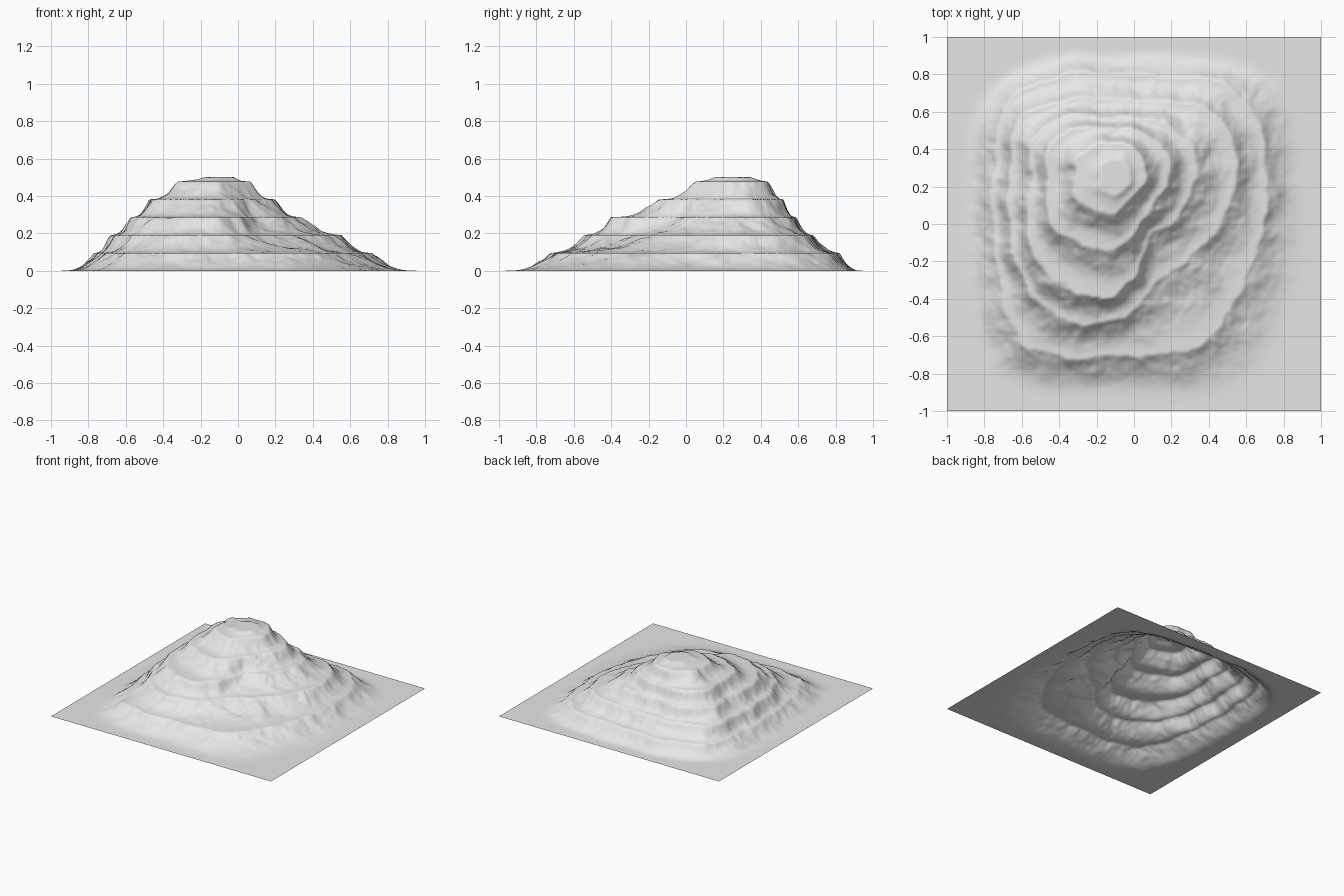
import bpy, bmesh, math
from mathutils import Vector, noise

if "Cube" in bpy.data.objects:
    bpy.data.objects.remove(bpy.data.objects["Cube"])

STEP = 0.0955          # height of one terrace
TOP = 0.50             # the summit is cut flat here
CX, CY = -0.10, 0.25   # summit position
# Radius of each terrace lip around the summit, every 30 degrees from +x
LIPS = [
    [1.02, 1.03, .78, .68, .76, .86, .83, .95, 1.25, 1.18, 1.33, 1.18],  # foot
    [.80, .82, .62, .56, .62, .70, .65, .74, 1.00, .96, 1.00, .86],
    [.65, .64, .48, .42, .48, .59, .565, .64, .80, .76, .58, .60],
    [.42, .43, .36, .32, .38, .48, .46, .55, .64, .61, .38, .40],
    [.28, .30, .28, .25, .30, .38, .37, .42, .40, .36, .29, .27],
    [.17, .18, .19, .17, .20, .23, .21, .24, .20, .17, .16, .16],
]


def lip_radius(lip, angle):
    """Smooth closed curve through the radii of one lip."""
    u = (angle / math.tau % 1.0) * 12
    i = int(u) % 12
    t = u - int(u)
    a, b, c, d = (lip[(i + j) % 12] for j in (-1, 0, 1, 2))
    return b + 0.5 * t * (c - a + t * (2*a - 5*b + 4*c - d + t * (3*(b - c) + d - a)))


def rough(x, y, scale, seed):
    return noise.fractal(Vector((x * scale, y * scale, seed)), 0.9, 2.0, 4)


def level(x, y):
    """Terrace number as a continuous value: 0 at the foot, 6 at the centre."""
    dx, dy = x - CX, y - CY
    r, angle = math.hypot(dx, dy), math.atan2(dy, dx)
    radii = [lip_radius(lip, angle) for lip in LIPS] + [0.0]
    if r >= radii[0]:
        return 0.0
    for k in range(6):
        if r >= radii[k + 1]:
            return k + (radii[k] - r) / (radii[k] - radii[k + 1])
    return 6.0


def height(x, y):
    # Eroded outlines: shift the sample point, less so near the sheet edge
    edge = max(0.0, 1 - max(abs(x), abs(y)) ** 4)
    wx = x + 0.028 * edge * rough(x, y, 4.5, 3.1)
    wy = y + 0.028 * edge * rough(x, y, 4.5, 9.7)
    v = level(wx, wy)
    v = max(0.0, v + 0.10 * min(v, 1.0) * rough(x, y, 6.0, 21.3))
    k = math.floor(v)
    t = v - k
    # Flat shelf behind each lip, then a steep rise to the next one
    return min(TOP, STEP * (k + t - 0.30 * math.sin(math.pi * t)))


# Terraced hill on a flat square sheet
bm = bmesh.new()
bmesh.ops.create_grid(bm, x_segments=180, y_segments=180, size=1.0)
for v in bm.verts:
    v.co.z = height(v.co.x, v.co.y)
for f in bm.faces:
    f.smooth = True
mesh = bpy.data.meshes.new("terraced_hill")
bm.to_mesh(mesh)
bm.free()
hill = bpy.data.objects.new("terraced_hill", mesh)
bpy.context.collection.objects.link(hill)

# Plain stone grey
stone = bpy.data.materials.new("stone_grey")
stone.diffuse_color = (0.8, 0.8, 0.8, 1.0)
stone.use_nodes = True
stone.node_tree.nodes["Principled BSDF"].inputs["Base Color"].default_value = stone.diffuse_color
mesh.materials.append(stone)
